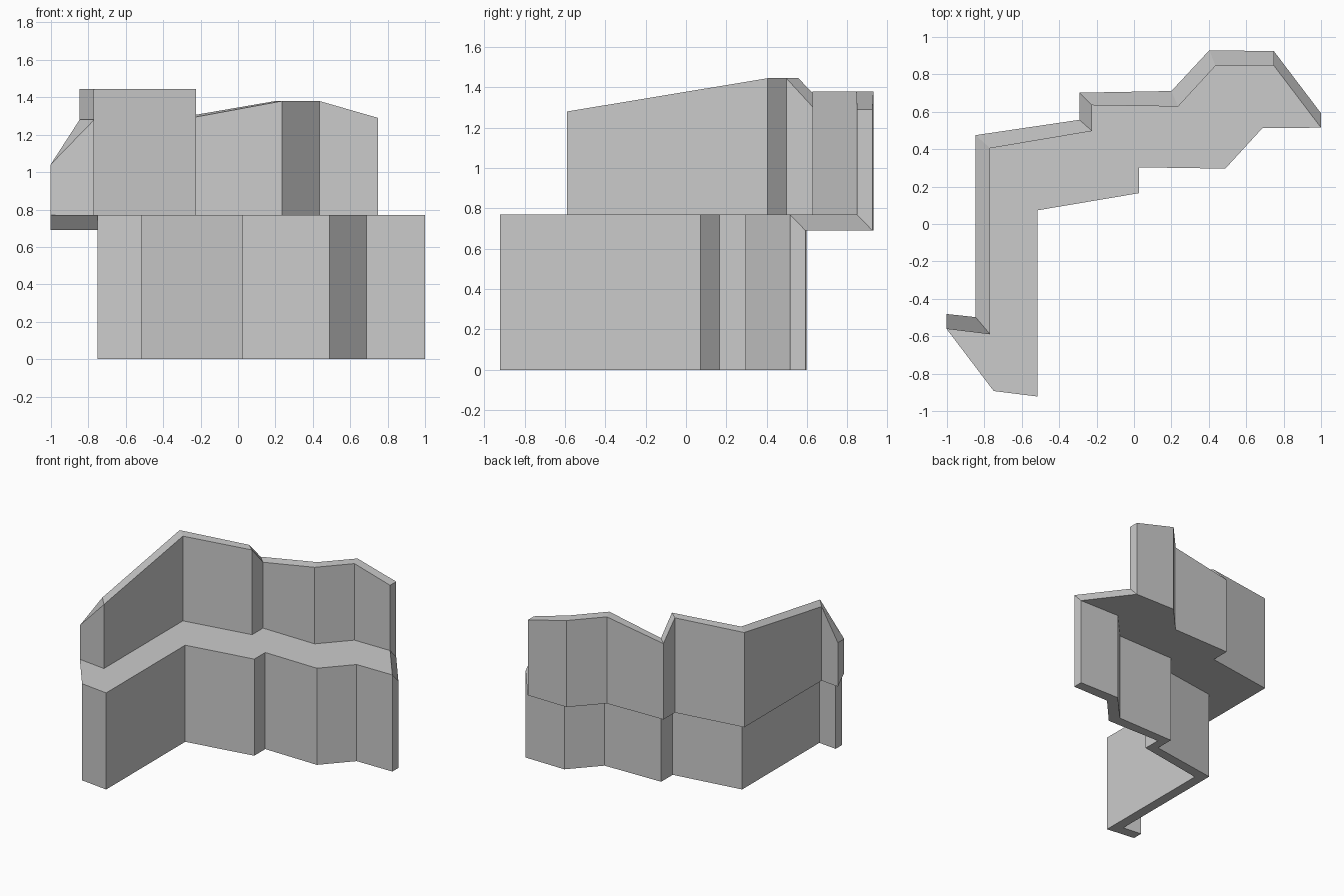
import bpy, bmesh

cube = bpy.data.objects.get("Cube")
if cube:
    bpy.data.objects.remove(cube, do_unlink=True)

# Plan of the lower wall: front corner, back corner, height of the upper rim
STATIONS = [
    ((-0.75, -0.893), (-0.75, -0.813), 1.04),
    ((-0.517, -0.922), (-0.595, -0.83), 1.28),
    ((-0.517, 0.073), (-0.595, 0.143), 1.445),
    ((0.028, 0.165), (-0.04, 0.225), 1.445),
    ((0.028, 0.303), (-0.04, 0.37), 1.295),
    ((0.488, 0.296), (0.452, 0.379), 1.38),
    ((0.687, 0.513), (0.655, 0.597), 1.38),
    ((1.0, 0.515), (1.0, 0.592), 1.29),
]
SHIFT = (-0.252, 0.332)       # upper wall offset from the lower wall
LEDGE_TOP, LEDGE_BOTTOM = 0.77, 0.69


def profile(front, back, rim):
    """Stepped cross-section: lower wall, ledge, upper wall."""
    f2 = (front[0] + SHIFT[0], front[1] + SHIFT[1])
    b2 = (back[0] + SHIFT[0], back[1] + SHIFT[1])
    return [(*front, 0), (*front, LEDGE_TOP), (*f2, LEDGE_TOP), (*f2, rim),
            (*b2, rim), (*b2, LEDGE_BOTTOM), (*back, LEDGE_BOTTOM), (*back, 0)]


# Stone colour
stone = bpy.data.materials.new("plain_grey")
stone.use_nodes = True
grey = (0.6, 0.6, 0.6, 1)
stone.diffuse_color = grey
stone.node_tree.nodes["Principled BSDF"].inputs["Base Color"].default_value = grey

# Skin the cross-sections along the plan
bm = bmesh.new()
rings = [[bm.verts.new(p) for p in profile(*s)] for s in STATIONS]
for r0, r1 in zip(rings, rings[1:]):
    for i in range(len(r0)):
        j = (i + 1) % len(r0)
        bm.faces.new((r0[i], r0[j], r1[j], r1[i]))

# End caps: wall, ledge and wall again
for ring in (rings[0], rings[-1]):
    for i in range(3):
        bm.faces.new((ring[i], ring[i + 1], ring[6 - i], ring[7 - i]))
bmesh.ops.recalc_face_normals(bm, faces=bm.faces)

mesh = bpy.data.meshes.new("stepped_cliff_wall")
bm.to_mesh(mesh)
bm.free()
mesh.materials.append(stone)
wall = bpy.data.objects.new("stepped_cliff_wall", mesh)
bpy.context.collection.objects.link(wall)
